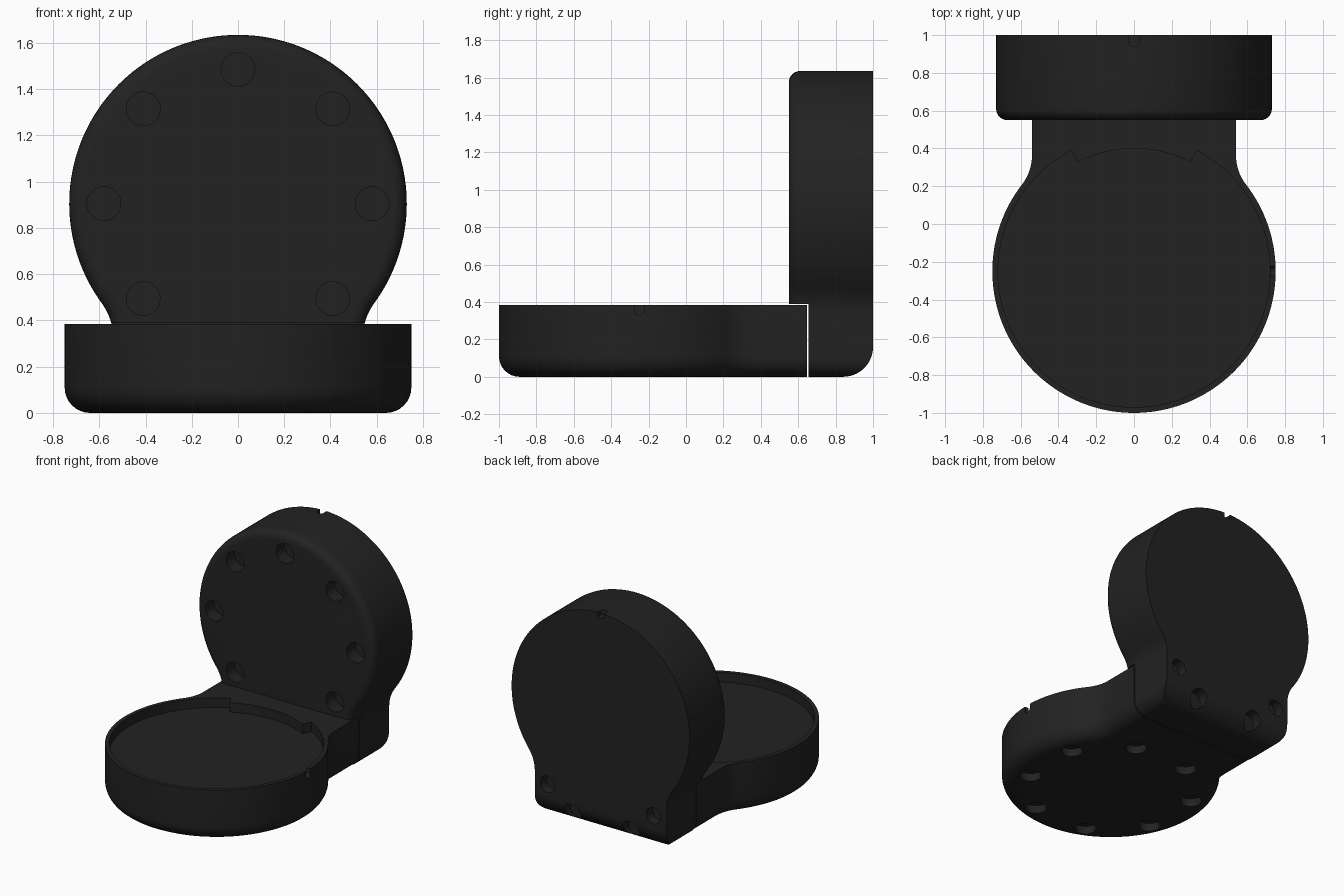
import bpy, bmesh
from math import sin, cos, pi, radians, sqrt, atan2
from mathutils import Matrix, Vector

cube = bpy.data.objects.get("Cube")
if cube:
    bpy.data.objects.remove(cube, do_unlink=True)

black = bpy.data.materials.new("matte_black")
black.use_nodes = True
black.diffuse_color = (0.016, 0.016, 0.016, 1)
black.node_tree.nodes["Principled BSDF"].inputs["Base Color"].default_value = black.diffuse_color


def arc(cx, cy, r, a0, a1, n):
    return [(cx + r * cos(a0 + (a1 - a0) * i / n), cy + r * sin(a0 + (a1 - a0) * i / n))
            for i in range(n + 1)]


def keyhole(radius, neck, length, corner=0, inset=0, fillet=0.25):
    """Disc centred on the origin with a filleted neck running to +v."""
    fu, fv = neck + fillet, sqrt((radius + fillet) ** 2 - (neck + fillet) ** 2)
    a = atan2(fv, fu)
    half = arc(0, 0, radius - inset, -pi / 2, a, 56)
    half += arc(fu, fv, fillet + inset, a + pi, pi, 10)[1:]
    if corner:
        half += arc(neck - corner, length - corner, corner - inset, 0, pi / 2, 8)
    else:
        half.append((neck - inset, length))
    return half + [(-u, v) for u, v in reversed(half[1:])]


def add_loft(bm, rings):
    """Closed solid through rings of 3D points."""
    loops = [[bm.verts.new(p) for p in ring] for ring in rings]
    n = len(loops[0])
    for low, high in zip(loops, loops[1:]):
        for i in range(n):
            j = (i + 1) % n
            bm.faces.new((low[i], low[j], high[j], high[i]))
    bm.faces.new(loops[0])
    bm.faces.new(loops[-1])


def add_cylinder(bm, centre, axis, radius, depth):
    turn = Vector(axis).to_track_quat('Z', 'Y').to_matrix().to_4x4()
    bmesh.ops.create_cone(bm, cap_ends=True, segments=32, radius1=radius, radius2=radius,
                          depth=depth, matrix=Matrix.Translation(centre) @ turn)


def finish(name, bm):
    bmesh.ops.recalc_face_normals(bm, faces=bm.faces)
    mesh = bpy.data.meshes.new(name)
    bm.to_mesh(mesh)
    bm.free()
    mesh.materials.append(black)
    obj = bpy.data.objects.new(name, mesh)
    bpy.context.collection.objects.link(obj)
    return obj


def carve(obj, cutter, operation='DIFFERENCE'):
    mod = obj.modifiers.new("carve", 'BOOLEAN')
    mod.operation, mod.object, mod.solver = operation, cutter, 'EXACT'
    bpy.context.view_layer.objects.active = obj
    bpy.ops.object.modifier_apply(modifier=mod.name)
    bpy.data.objects.remove(cutter, do_unlink=True)


def smooth(obj):
    bpy.ops.object.select_all(action='DESELECT')
    obj.select_set(True)
    bpy.context.view_layer.objects.active = obj
    bpy.ops.object.shade_smooth_by_angle(angle=radians(30))


HEIGHT, BASE_Y, LID_Z = 0.385, -0.25, 0.905
HOLE_RING, HOLE_R = 0.58, 0.073

# Base: keyhole tray with a rounded underside
ROUND = 0.11
levels = [(ROUND * (1 - sin(t * pi / 16)), ROUND * (1 - cos(t * pi / 16))) for t in range(9)]
levels.append((0, HEIGHT))
bm = bmesh.new()
add_loft(bm, [[(u, v + BASE_Y, z) for u, v in keyhole(0.75, 0.54, 0.896, inset=d)]
              for d, z in levels])
base = finish("base_tray", bm)

# Shallow recess in the tray, narrower beside the hinge
bm = bmesh.new()
back, tab = pi / 2, radians(27.3)
rim = arc(0, BASE_Y, 0.72, back + tab, back + 2 * pi - tab, 96)
rim += arc(0, BASE_Y, 0.65, back - tab, back + tab, 20)
add_loft(bm, [[(x, y, z) for x, y in rim] for z in (HEIGHT - 0.07, HEIGHT + 0.1)])
carve(base, finish("recess_cutter", bm))

# Ring of foot sockets below and a small notch in the rim
bm = bmesh.new()
for i in range(8):
    a = radians(22.5 + 45 * i)
    add_cylinder(bm, (HOLE_RING * cos(a), BASE_Y + HOLE_RING * sin(a), 0), (0, 0, 1), HOLE_R, 0.12)
carve(base, finish("socket_cutter", bm))
bm = bmesh.new()
slot = arc(BASE_Y, 0.355, 0.026, pi, 2 * pi, 12)
slot += [(BASE_Y + 0.026, 0.45), (BASE_Y - 0.026, 0.45)]
add_loft(bm, [[(x, y, z) for y, z in slot] for x in (0.7, 0.8)])
carve(base, finish("base_notch_cutter", bm))
smooth(base)

# Lid: upright keyhole with a rounded front edge
FRONT = 0.06
levels = [(FRONT * (1 - sin(t * pi / 12)), 0.55 + FRONT * (1 - cos(t * pi / 12))) for t in range(7)]
levels.append((0, 1.0))
bm = bmesh.new()
add_loft(bm, [[(u, y, LID_Z - v) for u, v in keyhole(0.73, 0.54, LID_Z, corner=0.1, inset=d)]
              for d, y in levels])
lid = finish("lid_with_hinge", bm)

# Side profile: step over the tray and round the rear lower edge
profile = [(0.4, 1.8), (0.4, HEIGHT + 0.003), (0.654, HEIGHT + 0.003), (0.654, -0.1), (0.84, -0.1)]
profile += arc(0.84, 0.16, 0.16, -pi / 2, 0, 14) + [(1.1, 0.16), (1.1, 1.8)]
bm = bmesh.new()
add_loft(bm, [[(x, y, z) for y, z in profile] for x in (-0.9, 0.9)])
carve(lid, finish("side_profile", bm), 'INTERSECT')

# Front socket ring, rear hinge holes and top notch
bm = bmesh.new()
for i in range(8):
    a = radians(90 + 45 * i)
    if i != 4:
        add_cylinder(bm, (HOLE_RING * cos(a), 0.55, LID_Z + HOLE_RING * sin(a)), (0, 1, 0), HOLE_R, 0.2)
for side in (-1, 1):
    add_cylinder(bm, (side * 0.435, 1.0, 0.25), (0, 1, 0), 0.06, 0.14)
    add_cylinder(bm, (side * 0.24, 1.0, 0.09), (0, 1, 0), 0.065, 0.16)
carve(lid, finish("lid_hole_cutter", bm))
bm = bmesh.new()
slot = arc(0, 0.965, 0.026, pi, 2 * pi, 12) + [(0.026, 1.1), (-0.026, 1.1)]
add_loft(bm, [[(x, y, z) for x, y in slot] for z in (1.6, 1.7)])
carve(lid, finish("lid_notch_cutter", bm))
smooth(lid)
